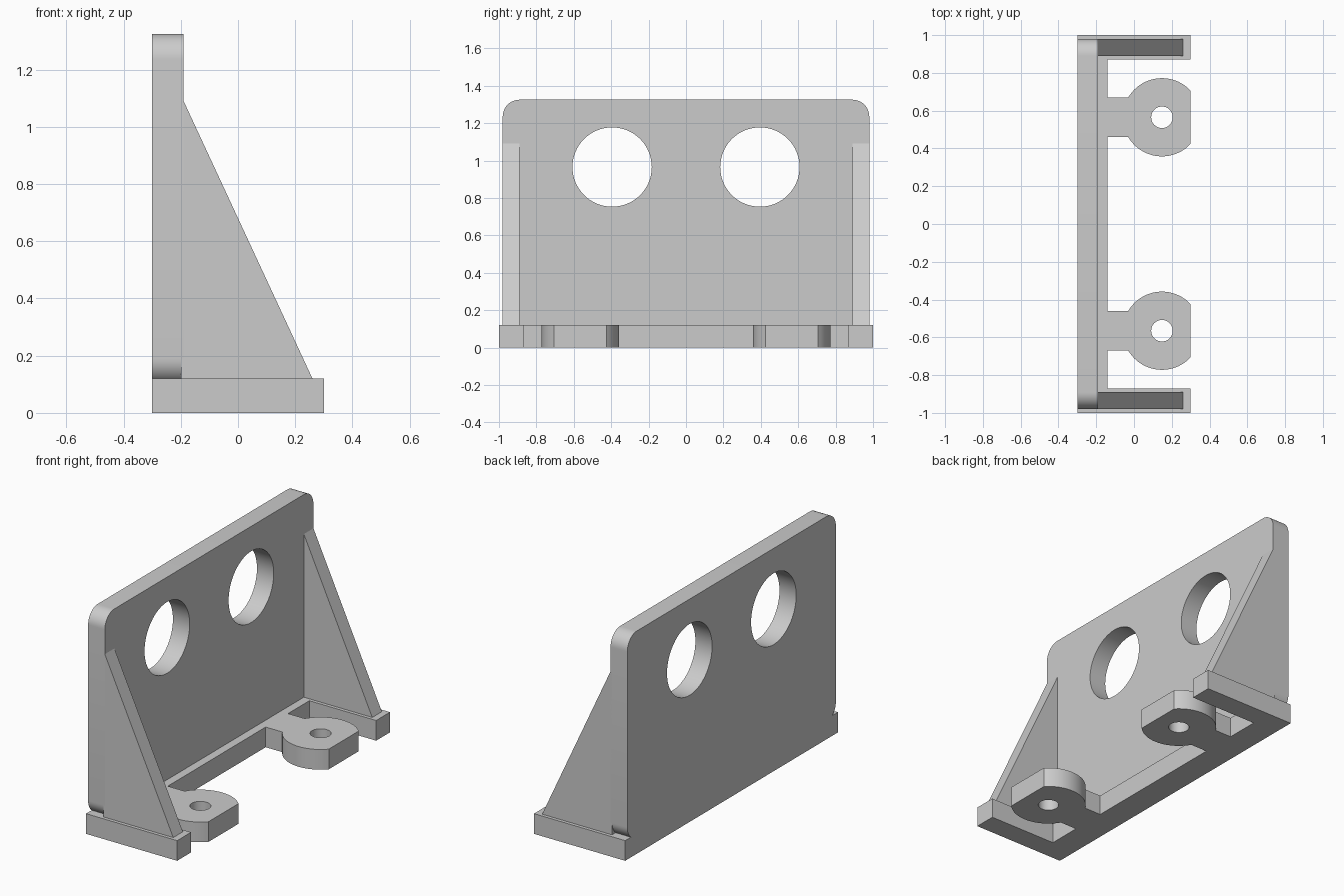
import bpy, bmesh
from math import sin, cos, asin, acos, pi, radians
from mathutils import Matrix, Vector

cube = bpy.data.objects.get("Cube")
if cube:
    bpy.data.objects.remove(cube, do_unlink=True)

grey = bpy.data.materials.new("plain grey")
grey.use_nodes = True
colour = (0.6, 0.6, 0.6, 1)
grey.diffuse_color = colour
grey.node_tree.nodes["Principled BSDF"].inputs["Base Color"].default_value = colour


def arc(cx, cy, r, start, end, steps):
    return [(cx + r * cos(start + (end - start) * i / steps),
             cy + r * sin(start + (end - start) * i / steps)) for i in range(steps + 1)]


def circle(cx, cy, r, steps=64):
    return arc(cx, cy, r, 0, 2 * pi, steps)[:-1]


def plate(name, loops, thickness, matrix):
    """Fill an outline with its holes, and thicken it along the local z axis."""
    curve = bpy.data.curves.new(name + " outline", "CURVE")
    curve.dimensions = "2D"
    curve.fill_mode = "BOTH"
    curve.extrude = thickness / 2
    for loop in loops:
        spline = curve.splines.new("POLY")
        spline.points.add(len(loop) - 1)
        for point, (u, v) in zip(spline.points, loop):
            point.co = (u, v, 0, 1)
        spline.use_cyclic_u = True
    helper = bpy.data.objects.new(name + " helper", curve)
    bpy.context.collection.objects.link(helper)
    bpy.context.view_layer.update()
    graph = bpy.context.evaluated_depsgraph_get()
    mesh = bpy.data.meshes.new_from_object(helper.evaluated_get(graph))
    bpy.data.objects.remove(helper, do_unlink=True)
    bpy.data.curves.remove(curve)

    bm = bmesh.new()
    bm.from_mesh(mesh)
    bmesh.ops.transform(bm, matrix=matrix, verts=bm.verts)
    bmesh.ops.remove_doubles(bm, verts=bm.verts, dist=0.0001)
    bmesh.ops.recalc_face_normals(bm, faces=bm.faces)
    bm.to_mesh(mesh)
    bm.free()
    mesh.name = name
    mesh.materials.clear()
    mesh.materials.append(grey)
    obj = bpy.data.objects.new(name, mesh)
    bpy.context.collection.objects.link(obj)
    bpy.ops.object.select_all(action="DESELECT")
    obj.select_set(True)
    bpy.context.view_layer.objects.active = obj
    bpy.ops.object.shade_smooth_by_angle(angle=radians(30))
    return obj


# Base frame: back strip, two end arms and two round lugs in one outline
BASE_H = 0.12
lug_x, lug_y, lug_r, neck = 0.148, 0.565, 0.207, 0.105
front, back, strip = 0.3, -0.3, -0.14
neck_a = asin(neck / lug_r)
flat_a = acos((front - lug_x) / lug_r)
half = [(strip, lug_y - neck)]
half += arc(lug_x, lug_y, lug_r, pi + neck_a, 2 * pi - flat_a, 24)
half += arc(lug_x, lug_y, lug_r, flat_a, pi - neck_a, 24)
half += [(strip, lug_y + neck), (strip, 0.87), (front, 0.87), (front, 1), (back, 1)]
outline = half + [(x, -y) for x, y in reversed(half)]
lug_holes = [circle(lug_x, s * lug_y, 0.057, 40) for s in (1, -1)]
plate("base_frame", [outline] + lug_holes, BASE_H, Matrix.Translation((0, 0, BASE_H / 2)))

# Upright plate with rounded corners and two large round holes
THICK, HALF_W, LOW, TOP, R = 0.11, 0.98, 0.1, 1.325, 0.09
corners = ((1, TOP - R, 0), (-1, TOP - R, 1), (-1, LOW + R, 2), (1, LOW + R, 3))
rounded = []
for side, v, quarter in corners:
    rounded += arc(side * (HALF_W - R), v, R, quarter * pi / 2, (quarter + 1) * pi / 2, 12)
windows = [circle(s * 0.395, 0.965, 0.212) for s in (1, -1)]
# local x -> y, local y -> z, local z -> x
upright = Matrix(((0, 0, 1, back + THICK / 2), (1, 0, 0, 0), (0, 1, 0, 0), (0, 0, 0, 1)))
plate("upright_plate", [rounded] + windows, THICK, upright)

# Triangular gussets bracing the upright at both ends
face = back + THICK
triangle = [(face - 0.01, 0.11), (0.265, 0.11), (face, 1.09), (face - 0.01, 1.09)]
for name, side in (("left_gusset", 1), ("right_gusset", -1)):
    stand = Matrix.Translation((0, side * 0.935, 0)) @ Matrix.Rotation(pi / 2, 4, "X")
    plate(name, [triangle], 0.09, stand)
